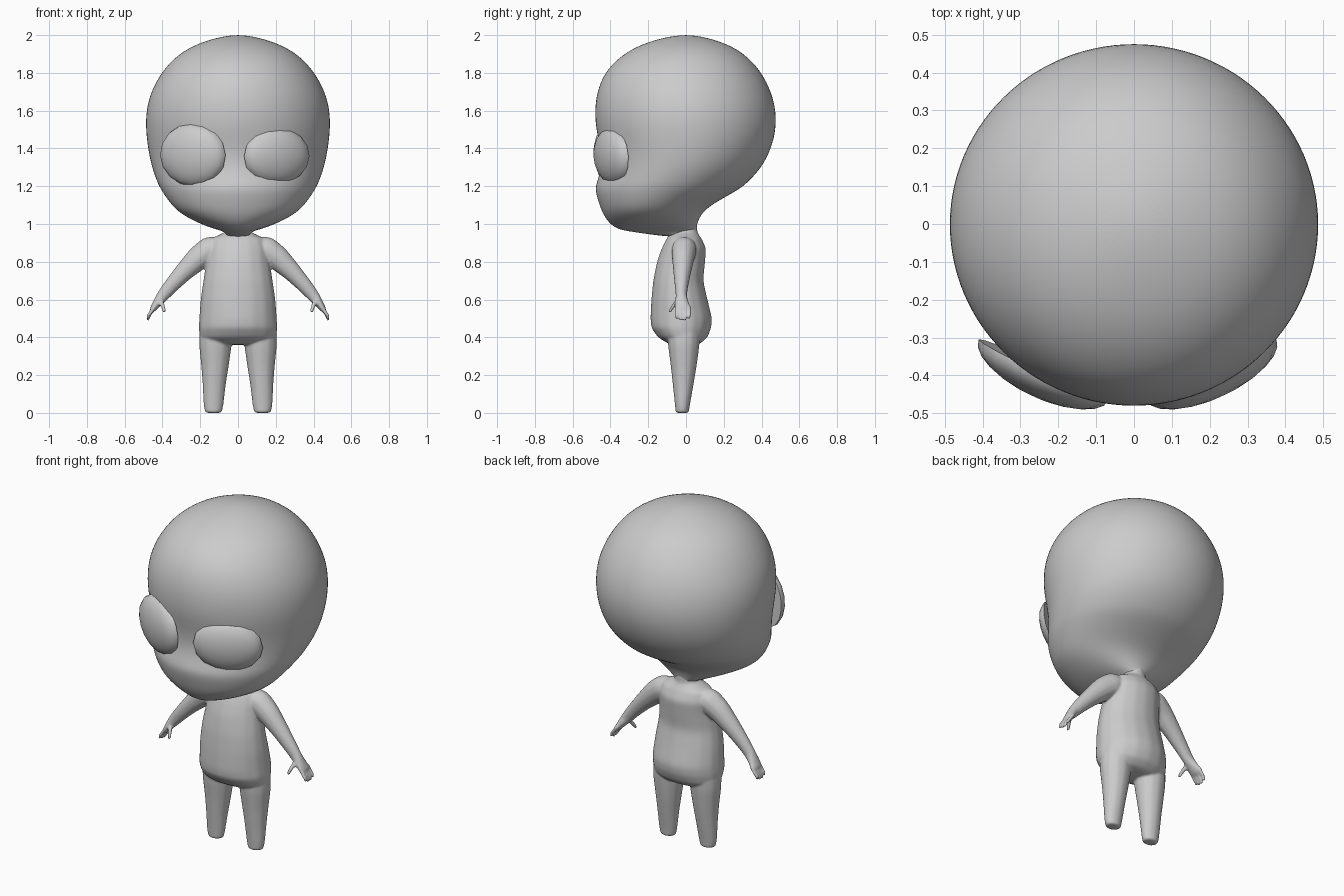
import bpy, bmesh, math
from mathutils import Vector

cube = bpy.data.objects.get("Cube")
if cube:
    bpy.data.objects.remove(cube, do_unlink=True)

grey = bpy.data.materials.new("soft grey")
grey.use_nodes = True
COLOUR = (0.6, 0.6, 0.6, 1)
grey.diffuse_color = COLOUR
grey.node_tree.nodes["Principled BSDF"].inputs["Base Color"].default_value = COLOUR


def loft(bm, rings, sides=16):
    """Skin oval rings (x, y, z, half width, half depth); depth always runs along y."""
    spine = [Vector(r[:3]) for r in rings]
    loops = []
    for i, (c, r) in enumerate(zip(spine, rings)):
        t = spine[min(i + 1, len(spine) - 1)] - spine[max(i - 1, 0)]
        t.y = 0
        t.normalize()
        across = Vector((0, 1, 0)).cross(t)
        loop = []
        for k in range(sides):
            a = math.tau * k / sides
            loop.append(bm.verts.new(c + across * r[3] * math.cos(a) + Vector((0, r[4] * math.sin(a), 0))))
        loops.append(loop)
    for a, b in zip(loops, loops[1:]):
        for k in range(sides):
            j = (k + 1) % sides
            bm.faces.new((a[k], a[j], b[j], b[k]))
    bm.faces.new(loops[0])
    bm.faces.new(loops[-1])


def profile(rows):
    """Turn (z, half width, front, back) rows into centred rings."""
    return [(0, (f + b) / 2, z, w, (b - f) / 2) for z, w, f, b in rows]


def make_object(name, bm):
    bmesh.ops.recalc_face_normals(bm, faces=bm.faces)
    mesh = bpy.data.meshes.new(name)
    bm.to_mesh(mesh)
    bm.free()
    mesh.materials.append(grey)
    mesh.shade_smooth()
    ob = bpy.data.objects.new(name, mesh)
    bpy.context.collection.objects.link(ob)
    return ob


# Head: big cranium, flat face, jutting muzzle and a taper into the neck
bm = bmesh.new()
loft(bm, profile([
    (0.93, 0.06, -0.08, 0.05), (0.96, 0.07, -0.30, 0.055), (0.972, 0.12, -0.36, 0.055),
    (1.0, 0.20, -0.405, 0.06), (1.05, 0.30, -0.44, 0.08), (1.1, 0.355, -0.46, 0.13),
    (1.18, 0.41, -0.485, 0.28), (1.22, 0.43, -0.475, 0.33), (1.3, 0.46, -0.45, 0.405),
    (1.4, 0.48, -0.455, 0.455), (1.5, 0.492, -0.48, 0.48), (1.6, 0.49, -0.487, 0.48),
    (1.7, 0.465, -0.475, 0.455), (1.8, 0.41, -0.435, 0.405), (1.88, 0.34, -0.36, 0.335),
    (1.94, 0.25, -0.265, 0.25), (1.98, 0.14, -0.15, 0.14), (2.0, 0.04, -0.04, 0.04)]), 28)
head = make_object("head", bm)
head.modifiers.new("smooth", "SUBSURF").levels = 2
head.modifiers["smooth"].render_levels = 2

# Body: torso, arms, hands and legs fused into one skin
bm = bmesh.new()
loft(bm, profile([
    (0.36, 0.14, -0.07, 0.05), (0.37, 0.18, -0.10, 0.08), (0.4, 0.205, -0.15, 0.115),
    (0.45, 0.21, -0.185, 0.135), (0.5, 0.207, -0.19, 0.14), (0.6, 0.2, -0.185, 0.115),
    (0.7, 0.185, -0.175, 0.092), (0.8, 0.17, -0.155, 0.102), (0.87, 0.165, -0.13, 0.108),
    (0.92, 0.15, -0.105, 0.085), (0.942, 0.1, -0.09, 0.07), (0.96, 0.065, -0.08, 0.06),
    (1.03, 0.065, -0.08, 0.06)]))
for s in (-1, 1):
    def limb(points, sides=12):
        loft(bm, [(s * p[0],) + tuple(p[1:]) for p in points], sides)

    # leg
    limb([(0.13, -0.02, 0, 0.035, 0.028), (0.13, -0.02, 0.003, 0.045, 0.036),
          (0.13, -0.019, 0.04, 0.053, 0.04), (0.126, -0.015, 0.15, 0.062, 0.056),
          (0.122, -0.012, 0.25, 0.074, 0.07), (0.12, -0.012, 0.36, 0.088, 0.085),
          (0.118, -0.012, 0.46, 0.085, 0.09)])
    # arm and palm
    limb([(0.09, -0.01, 0.88, 0.06, 0.06), (0.15, -0.01, 0.862, 0.074, 0.068),
          (0.21, -0.015, 0.82, 0.066, 0.06), (0.29, -0.02, 0.743, 0.05, 0.047),
          (0.355, -0.024, 0.672, 0.04, 0.036), (0.4, -0.025, 0.618, 0.033, 0.029),
          (0.425, -0.023, 0.585, 0.025, 0.038), (0.45, -0.018, 0.55, 0.017, 0.044),
          (0.456, -0.018, 0.54, 0.012, 0.038)])
    # fingers
    for y, drop in ((-0.05, 0.01), (-0.028, 0), (-0.005, 0), (0.017, 0.01)):
        limb([(0.435, y * 0.9, 0.572, 0.012, 0.012), (0.46, y, 0.535, 0.011, 0.0105),
              (0.475, y, 0.505 + drop, 0.01, 0.0095), (0.48, y, 0.487 + drop, 0.007, 0.007)], 8)
    # thumb
    limb([(0.415, -0.035, 0.6, 0.015, 0.018), (0.402, -0.06, 0.575, 0.013, 0.014),
          (0.393, -0.078, 0.55, 0.011, 0.011), (0.389, -0.087, 0.53, 0.008, 0.008)], 8)
bmesh.ops.subdivide_edges(bm, edges=bm.edges, cuts=1, use_grid_fill=True, smooth=0)
body = make_object("body", bm)
sub = body.modifiers.new("round", "SUBSURF")
sub.levels = sub.render_levels = 2
fuse = body.modifiers.new("fuse", "REMESH")
fuse.mode = "VOXEL"
fuse.voxel_size = 0.0065
fuse.use_smooth_shade = True
soft = body.modifiers.new("soften", "SMOOTH")
soft.factor = 0.5
soft.iterations = 4


# Eyes: shallow oval domes with a flat back, turned outward
def eye(name, x, z, half_w, half_h, side):
    bm = bmesh.new()
    bmesh.ops.create_uvsphere(bm, u_segments=16, v_segments=12, radius=1)
    bmesh.ops.bisect_plane(bm, geom=bm.verts[:] + bm.edges[:] + bm.faces[:],
                           plane_co=(0, 0, 0), plane_no=(0, 0, -1), clear_outer=True)
    bmesh.ops.holes_fill(bm, edges=[e for e in bm.edges if e.is_boundary])
    for v in bm.verts:
        v.co = (v.co.x * half_w, -v.co.z * 0.075, v.co.y * half_h)
    ob = make_object(name, bm)
    ob.location = (x, -0.385, z)
    ob.rotation_euler = (math.radians(4), 0, side * math.radians(25))
    bpy.ops.object.select_all(action="DESELECT")
    ob.select_set(True)
    bpy.context.view_layer.objects.active = ob
    bpy.ops.object.shade_smooth_by_angle(angle=math.radians(50))


eye("right_eye", -0.238, 1.365, 0.19, 0.168, -1)
eye("left_eye", 0.204, 1.36, 0.19, 0.152, 1)
